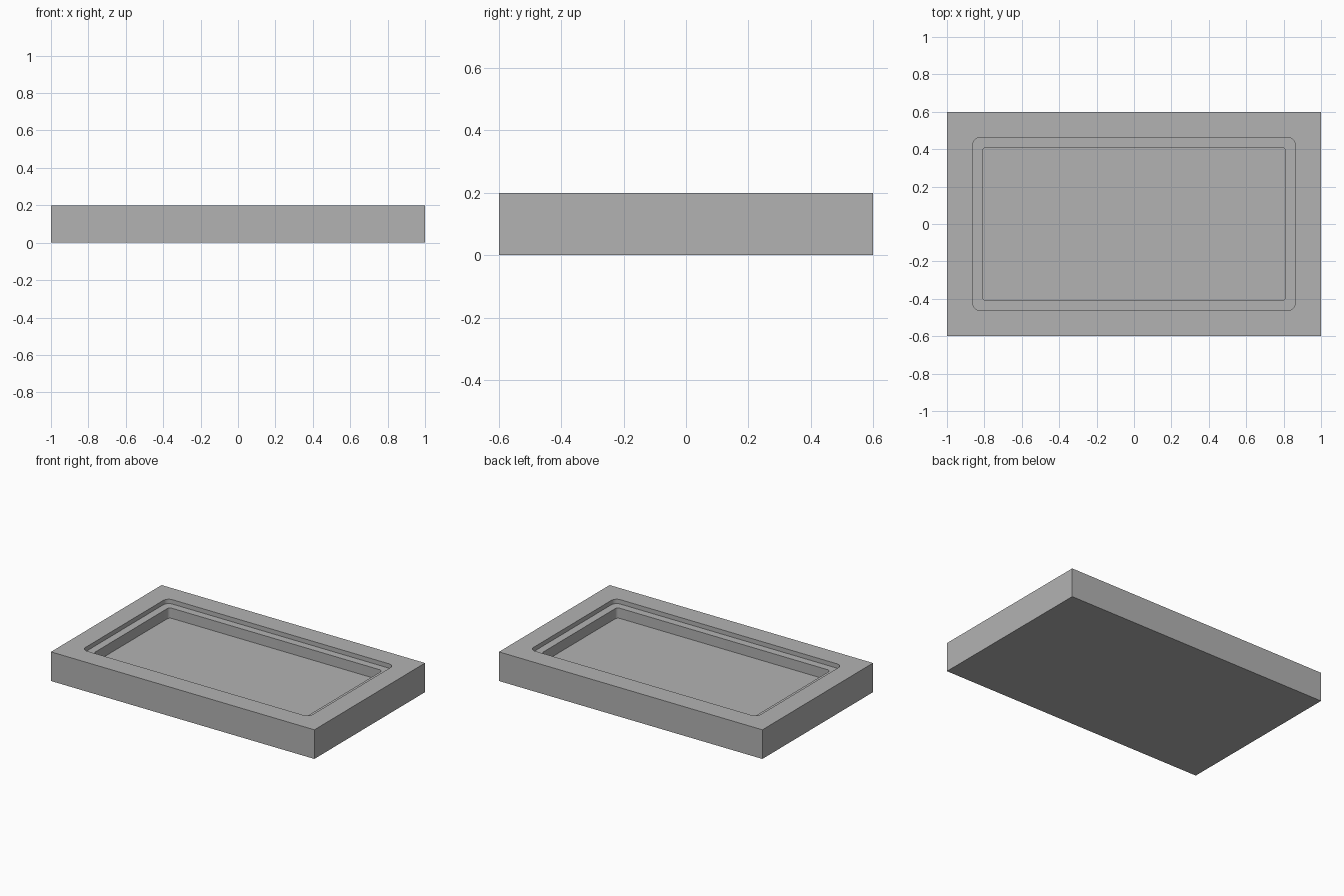
import bpy
import bmesh
import math

if "Cube" in bpy.data.objects:
    bpy.data.objects.remove(bpy.data.objects["Cube"], do_unlink=True)

WIDTH, DEPTH, HEIGHT = 2.0, 1.2, 0.2

grey = bpy.data.materials.new("plain_grey")
grey.use_nodes = True
colour = (0.45, 0.45, 0.45, 1)
grey.diffuse_color = colour
grey.node_tree.nodes["Principled BSDF"].inputs["Base Color"].default_value = colour


def block(name, width, depth, bottom, top, radius=0):
    """Box between two heights, with optional rounded upright edges."""
    bm = bmesh.new()
    bmesh.ops.create_cube(bm, size=1)
    for v in bm.verts:
        v.co.x *= width
        v.co.y *= depth
        v.co.z = top if v.co.z > 0 else bottom
    if radius:
        upright = [e for e in bm.edges
                   if abs(e.verts[0].co.z - e.verts[1].co.z) > 0.001]
        bmesh.ops.bevel(bm, geom=upright, offset=radius, segments=8,
                        profile=0.5, affect='EDGES')
    mesh = bpy.data.meshes.new(name)
    bm.to_mesh(mesh)
    bm.free()
    mesh.materials.append(grey)
    obj = bpy.data.objects.new(name, mesh)
    bpy.context.collection.objects.link(obj)
    return obj


def carve(target, cutter):
    """Subtract the cutter and discard it."""
    mod = target.modifiers.new("recess", 'BOOLEAN')
    mod.operation = 'DIFFERENCE'
    mod.solver = 'EXACT'
    mod.object = cutter
    cutter.hide_render = True
    bpy.context.view_layer.objects.active = target
    bpy.ops.object.modifier_apply(modifier=mod.name)
    bpy.data.objects.remove(cutter, do_unlink=True)


# Solid tray body
tray = block("tray", WIDTH, DEPTH, 0, HEIGHT)

# Shallow lid ledge, then the deeper inner pocket
carve(tray, block("ledge_cutter", 1.724, 0.924, 0.17, 0.3, 0.04))
carve(tray, block("pocket_cutter", 1.62, 0.82, 0.1, 0.3, 0.022))

# Smooth rounded corners, keep hard edges sharp
bpy.ops.object.select_all(action='DESELECT')
tray.select_set(True)
bpy.context.view_layer.objects.active = tray
bpy.ops.object.shade_smooth_by_angle(angle=math.radians(30))
